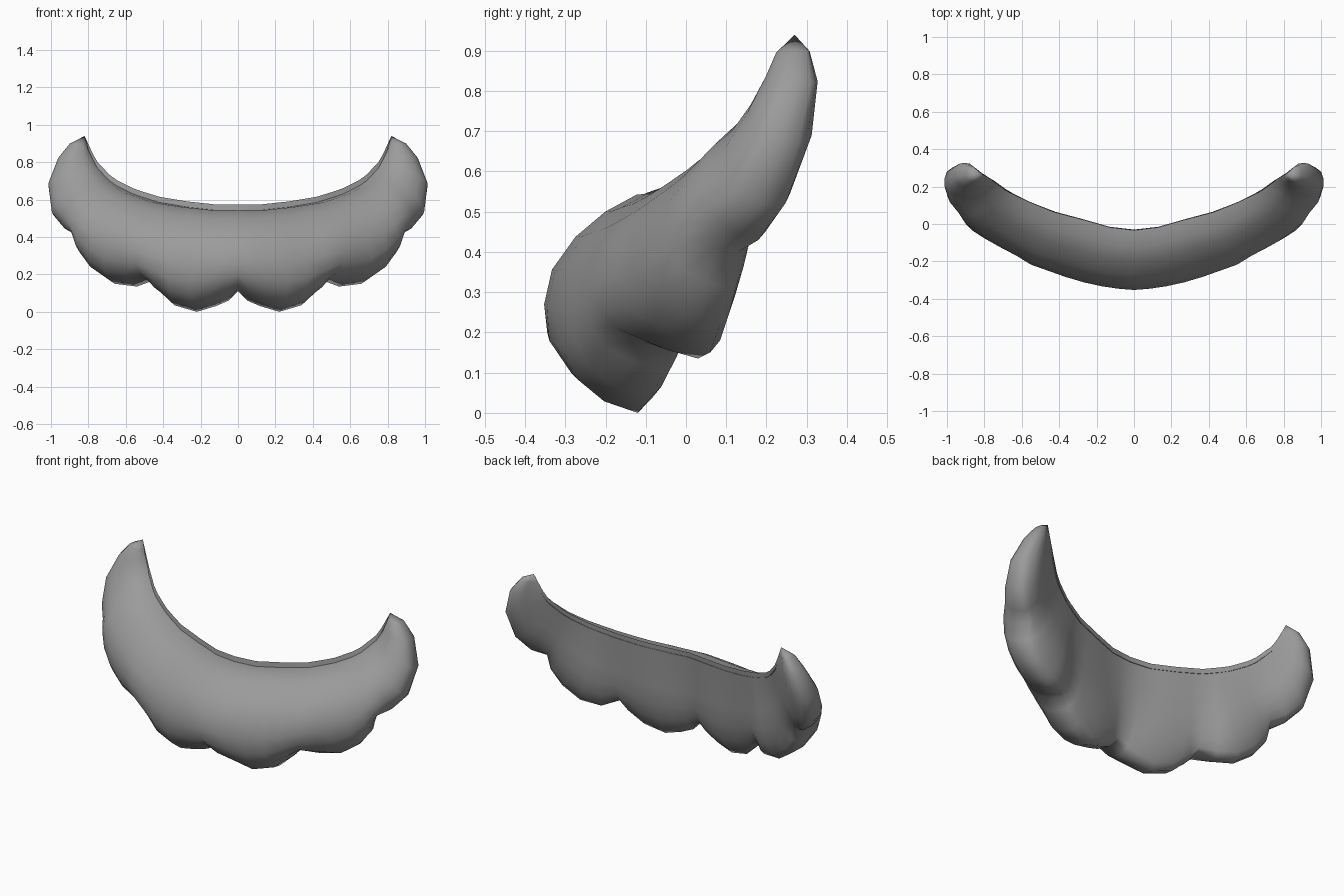
import bpy, bmesh, math
from mathutils import Vector

cube = bpy.data.objects.get("Cube")
if cube:
    bpy.data.objects.remove(cube)

grey = bpy.data.materials.new("mid_grey")
grey.use_nodes = True
COLOUR = (0.33, 0.33, 0.33, 1)
grey.diffuse_color = COLOUR
grey.node_tree.nodes["Principled BSDF"].inputs["Base Color"].default_value = COLOUR

# Upper rim, from the middle to the left tip
RIM = [Vector(p) for p in (
    (0, -.03, .575), (.13, -.015, .575), (.27, .025, .59), (.42, .065, .615),
    (.55, .115, .655), (.67, .175, .715), (.76, .24, .81), (.82, .27, .94))]
# Scalloped lower edge: three lobes, the last one closing at the tip
HEM = [Vector(p) for p in (
    (0, -.14, .11), (.05, -.14, .06), (.12, -.13, .03), (.22, -.12, 0), (.34, -.09, .035),
    (.42, -.05, .11), (.46, -.03, .165), (.54, .03, .135), (.66, .06, .15), (.76, .085, .22),
    (.82, .11, .31), (.83, .13, .4), (.9, .18, .43), (.97, .23, .51), (1, .28, .67),
    (.95, .31, .82), (.89, .3, .9), (.82, .27, .94))]
NOTCH_A, NOTCH_B, END = 6, 11, len(HEM) - 1
# (position from rim to hem, bulge) for the front and the back of a section
FRONT = ((0, 0), (.06, .33), (.14, .6), (.26, .84), (.42, 1), (.6, 1), (.76, .9),
         (.88, .68), (.96, .36), (1, 0))
BACK = ((.95, .5), (.85, .85), (.7, 1), (.5, .7), (.25, .3), (0, 0))


def lerp_table(table, x):
    for (x0, y0), (x1, y1) in zip(table, table[1:]):
        if x <= x1:
            return y0 + (y1 - y0) * (x - x0) / (x1 - x0)
    return table[-1][1]


def rim_point(i):
    s = lerp_table(((0, 0), (NOTCH_A, 3), (NOTCH_B, 4.8), (END, 7)), i)
    k = min(int(s), len(RIM) - 2)
    return RIM[k].lerp(RIM[k + 1], s - k)


def smooth_hem(i):
    """Hem without its scallops, used by the upper part of the body."""
    total = Vector()
    for k in range(i - 3, i + 4):
        p = HEM[min(abs(k), END)].copy()
        p.x *= -1 if k < 0 else 1
        total += p
    return total / 7


def section(i):
    top, hem, soft = rim_point(i), HEM[i], smooth_hem(i)
    if i > NOTCH_B + 1:
        soft = hem
    angle = lerp_table(((0, 0), (NOTCH_A, .4), (NOTCH_B, .65), (END, .5)), i)
    out = Vector((math.sin(angle), -math.cos(angle), 0))
    depth = lerp_table(((0, .26), (NOTCH_A, .25), (NOTCH_B, .2), (14, .12), (16, .06), (END, 0)), i)
    puff = lerp_table(((0, .03), (3, .055), (NOTCH_A, .03), (8, .055), (NOTCH_B, .03),
                       (14, .055), (END, 0)), i)

    def chord(t):
        return top.lerp(soft.lerp(hem, t * t), t)
    pts = [chord(t) + out * depth * f for t, f in FRONT]
    pts[0] = top - Vector((0, 0, .03))      # front lip sits just under the back lip
    return pts + [chord(t) - out * puff * f for t, f in BACK]


# Loft the sections into one half of the body
bm = bmesh.new()
rows = [[bm.verts.new(p) for p in section(i)] for i in range(END + 1)]
for a, b in zip(rows, rows[1:]):
    for k in range(len(a) - 1):
        bm.faces.new((a[k], a[k + 1], b[k + 1], b[k]))
bmesh.ops.remove_doubles(bm, verts=bm.verts, dist=.002)
mesh = bpy.data.meshes.new("scalloped_crescent")
bm.to_mesh(mesh)
bm.free()
mesh.materials.append(grey)
body = bpy.data.objects.new("scalloped_crescent", mesh)
bpy.context.collection.objects.link(body)

# Mirror across the middle, then shade smooth
mirror = body.modifiers.new("mirror", 'MIRROR')
mirror.merge_threshold = .001
bpy.ops.object.select_all(action='DESELECT')
body.select_set(True)
bpy.context.view_layer.objects.active = body
bpy.ops.object.modifier_apply(modifier="mirror")
bpy.ops.object.shade_smooth_by_angle(angle=math.radians(70))
